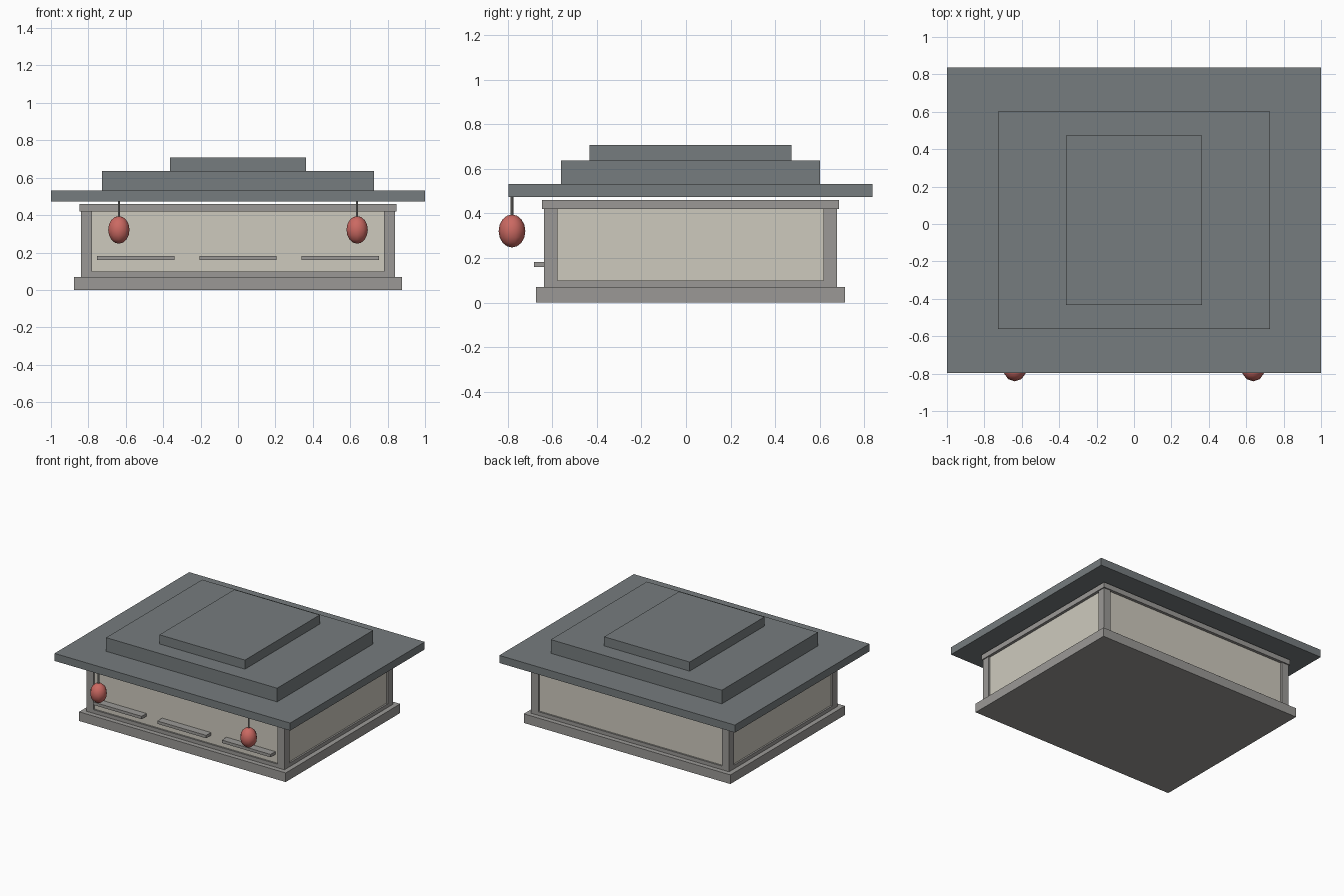
import bpy, bmesh
from mathutils import Matrix

if "Cube" in bpy.data.objects:
    bpy.data.objects.remove(bpy.data.objects["Cube"])

CY = 0.02  # the building sits slightly back; lanterns hang out in front


def material(name, hex_rgb):
    def lin(c):
        c /= 255
        return c / 12.92 if c <= 0.04045 else ((c + 0.055) / 1.055) ** 2.4
    m = bpy.data.materials.new(name)
    m.diffuse_color = (*[lin(c) for c in hex_rgb], 1)
    m.use_nodes = True
    m.node_tree.nodes["Principled BSDF"].inputs["Base Color"].default_value = m.diffuse_color
    return m


SLATE = material("slate_roof", (0x76, 0x7C, 0x7E))
STONE = material("grey_stone", (0x9B, 0x99, 0x96))
PLASTER = material("beige_plaster", (0xCE, 0xCA, 0xBE))
RED = material("lantern_red", (0xCB, 0x69, 0x62))


def finish(name, bm, mat):
    me = bpy.data.meshes.new(name)
    bm.to_mesh(me)
    bm.free()
    me.materials.append(mat)
    ob = bpy.data.objects.new(name, me)
    bpy.context.collection.objects.link(ob)
    return ob


def box(name, x, y, z, mat):
    """Box from (min, max) pairs."""
    bm = bmesh.new()
    bmesh.ops.create_cube(bm, size=1)
    for v in bm.verts:
        v.co = [r[0] if c < 0 else r[1] for c, r in zip(v.co, (x, y, z))]
    return finish(name, bm, mat)


def slab(name, hx, hy, z0, z1, mat):
    """Box centred on the building, given half sizes."""
    return box(name, (-hx, hx), (CY - hy, CY + hy), (z0, z1), mat)


# Base, walls and top beam
slab("base_slab", 0.877, 0.694, 0, 0.07, STONE)
slab("walls", 0.827, 0.644, 0.05, 0.43, PLASTER)
slab("top_beam", 0.848, 0.666, 0.42, 0.46, STONE)

# Bottom rails between the corner posts
for side, s in (("front", -1), ("back", 1)):
    y = sorted((CY + s * 0.60, CY + s * 0.657))
    box(f"{side}_rail", (-0.78, 0.78), y, (0.07, 0.098), STONE)
for side, s in (("left", -1), ("right", 1)):
    x = sorted((s * 0.78, s * 0.84))
    box(f"{side}_rail", x, (CY - 0.597, CY + 0.597), (0.07, 0.098), STONE)

# Corner posts
for sx, nx in ((-1, "left"), (1, "right")):
    for sy, ny in ((-1, "front"), (1, "back")):
        box(f"{ny}_{nx}_post", sorted((sx * 0.78, sx * 0.84)),
            sorted((CY + sy * 0.597, CY + sy * 0.657)), (0.07, 0.42), STONE)

# Three sills on the front wall
for i, x in enumerate((-0.547, 0, 0.547)):
    box(f"front_sill_{i + 1}", (x - 0.207, x + 0.207), (-0.682, -0.61),
        (0.16, 0.182), STONE)

# Stepped roof
slab("roof_eaves", 1.0, 0.816, 0.474, 0.532, SLATE)
slab("roof_middle_tier", 0.726, 0.582, 0.532, 0.637, SLATE)
slab("roof_top_tier", 0.363, 0.454, 0.637, 0.707, SLATE)

# Hanging lanterns with cords
for side, s in (("left", -1), ("right", 1)):
    bm = bmesh.new()
    bmesh.ops.create_uvsphere(
        bm, u_segments=10, v_segments=8, radius=1,
        matrix=Matrix.Diagonal((0.06, 0.06, 0.074, 1)))
    for f in bm.faces:
        f.smooth = True
    finish(f"{side}_lantern", bm, RED).location = (s * 0.637, -0.781, 0.321)
    bm = bmesh.new()
    bmesh.ops.create_cone(bm, cap_ends=True, segments=6, radius1=0.006,
                          radius2=0.006, depth=0.09)
    finish(f"{side}_lantern_cord", bm, STONE).location = (s * 0.637, -0.781, 0.43)
